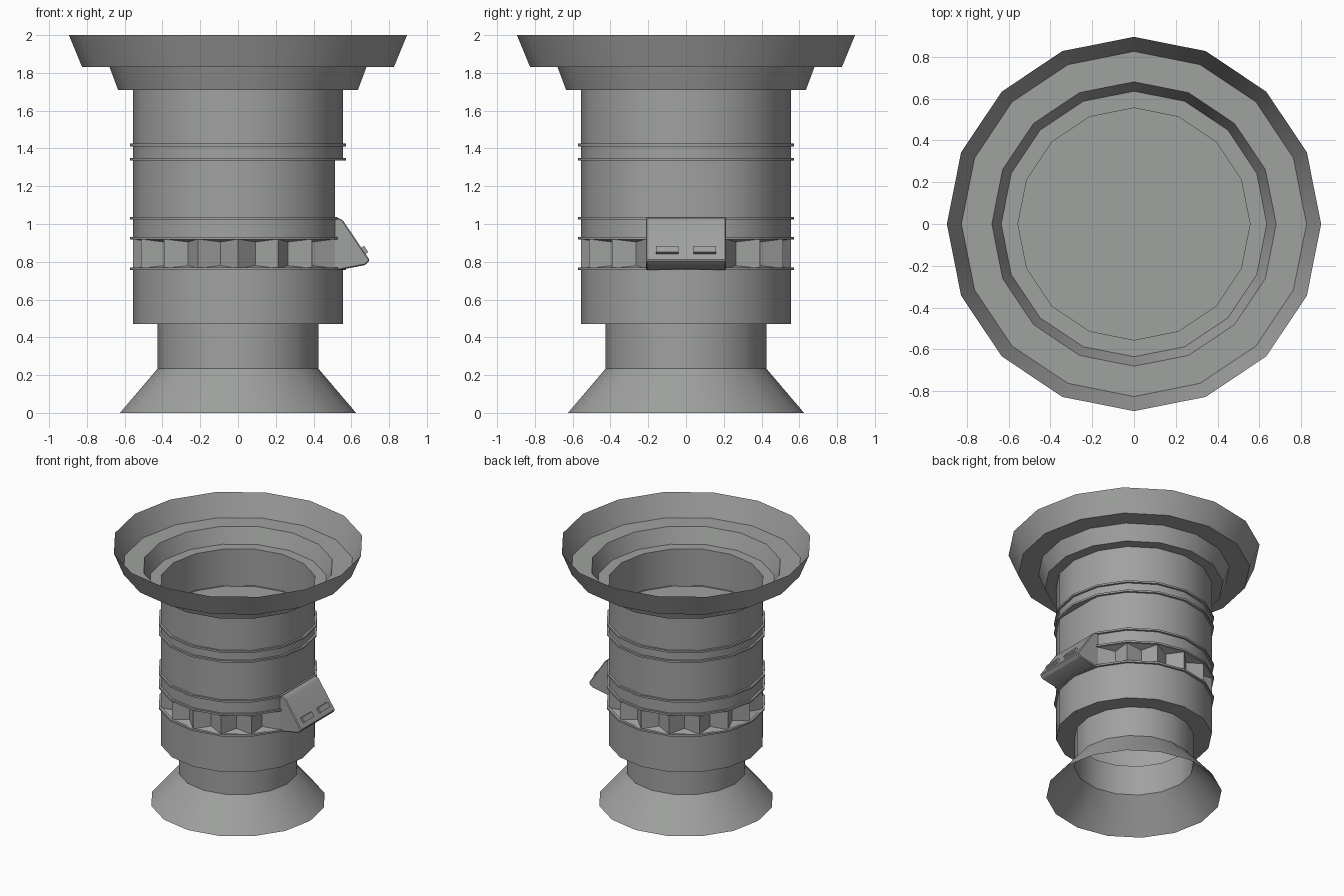
import bpy, bmesh, math

if "Cube" in bpy.data.objects:
    bpy.data.objects.remove(bpy.data.objects["Cube"])

SIDES = 16
grey = bpy.data.materials.new("warm_grey")
grey.diffuse_color = (0.35, 0.36, 0.35, 1)
grey.use_nodes = True
grey.node_tree.nodes["Principled BSDF"].inputs["Base Color"].default_value = grey.diffuse_color
FLAT = math.cos(math.pi / 8)      # pulls the +x corner back to a flat chord


def finish(bm, name, angle=35):
    bmesh.ops.remove_doubles(bm, verts=bm.verts, dist=1e-5)
    me = bpy.data.meshes.new(name)
    bm.to_mesh(me)
    bm.free()
    ob = bpy.data.objects.new(name, me)
    bpy.context.collection.objects.link(ob)
    me.materials.append(grey)
    bpy.ops.object.select_all(action='DESELECT')
    ob.select_set(True)
    bpy.context.view_layer.objects.active = ob
    bpy.ops.object.shade_smooth_by_angle(angle=math.radians(angle))
    return ob


def lathe(name, profile, flat=False, closed=False, steps=SIDES, shape=None):
    """Spin (radius, z) points; flat cuts the +x corner; shape overrides points."""
    bm = bmesh.new()
    rows = []
    for k, (r, z) in enumerate(profile):
        row = []
        for i in range(steps):
            a = 2 * math.pi * i / steps
            rr, zz = shape(k, i, r, z) if shape else (r, z)
            if flat and i == 0:
                rr *= FLAT
            row.append(bm.verts.new((rr * math.cos(a), rr * math.sin(a), zz)))
        rows.append(row)
    pairs = list(zip(rows, rows[1:]))
    if closed:
        pairs.append((rows[-1], rows[0]))
    for lo, hi in pairs:
        for i in range(steps):
            j = (i + 1) % steps
            bm.faces.new((lo[i], lo[j], hi[j], hi[i]))
    return finish(bm, name)


def prism(name, outline, half_width, bevel=0.0):
    """Extrude an x-z outline along y."""
    bm = bmesh.new()
    sides = [[bm.verts.new((x, y, z)) for x, z in outline]
             for y in (-half_width, half_width)]
    bm.faces.new(sides[0])
    bm.faces.new(sides[1][::-1])
    n = len(outline)
    for i in range(n):
        j = (i + 1) % n
        bm.faces.new((sides[0][j], sides[0][i], sides[1][i], sides[1][j]))
    bmesh.ops.recalc_face_normals(bm, faces=bm.faces)
    if bevel:
        bmesh.ops.bevel(bm, geom=bm.edges[:], offset=bevel, segments=1, affect='EDGES')
    return finish(bm, name, 20)


# Flared foot, neck and lower collar, open underneath
lathe("foot_and_collar", [(0.625, 0), (0.425, 0.235), (0.425, 0.47),
                          (0.555, 0.47), (0.555, 0.76)])


# Notched band: ridges on the corners, valleys on the middle of each side
def notch(k, i, r, z):
    if i % 2 == 0:
        return 0.555, z
    return (0.555 * math.cos(math.pi / SIDES) if k in (0, 3) else 0.475), z


def notch_height(k, i, r, z):
    rr, zz = notch(k, i, r, z)
    if i % 2 and k in (1, 2):
        zz += 0.015 if k == 1 else -0.015
    return rr, zz


lathe("notched_band", [(0, 0.76), (0, 0.765), (0, 0.92), (0, 0.925)],
      steps=2 * SIDES, shape=notch_height)

# Main tube with one flattened side, then the full upper tube and stepped funnel
lathe("main_tube", [(0.555, 0.925), (0.555, 1.34)], flat=True)
lathe("upper_tube_and_funnel", [(0.555, 1.34), (0.555, 1.71), (0.635, 1.71),
                                (0.68, 1.83), (0.825, 1.83), (0.895, 2.0)])

# Floor inside the funnel and the small ledge over the flattened side
bm = bmesh.new()
bmesh.ops.create_circle(bm, cap_ends=True, segments=SIDES, radius=0.555)
bmesh.ops.translate(bm, verts=bm.verts, vec=(0, 0, 1.42))
finish(bm, "funnel_floor")
bm = bmesh.new()
a = math.pi / 8
bm.faces.new([bm.verts.new((0.555 * math.cos(t), 0.555 * math.sin(t), 1.34))
              for t in (a, 0, -a)])
finish(bm, "tube_ledge")

# Thin trim rings
for z, flat in ((0.763, False), (0.925, True), (1.03, True), (1.342, False), (1.418, False)):
    lathe("trim_ring", [(0.55, z - 0.007), (0.571, z - 0.007),
                        (0.571, z + 0.007), (0.55, z + 0.007)], flat, True)

# Sloped control box on the right side
prism("control_box", [(0.46, 0.755), (0.54, 0.757), (0.675, 0.783), (0.698, 0.808),
                      (0.555, 1.02), (0.525, 1.035), (0.46, 1.035)], 0.212, 0.006)

# Two raised buttons on the slope
for y in (-0.1, 0.1):
    button = prism("button", [(0.64, 0.868), (0.665, 0.835), (0.69, 0.851),
                              (0.668, 0.884)], 0.06)
    button.location.y = y
